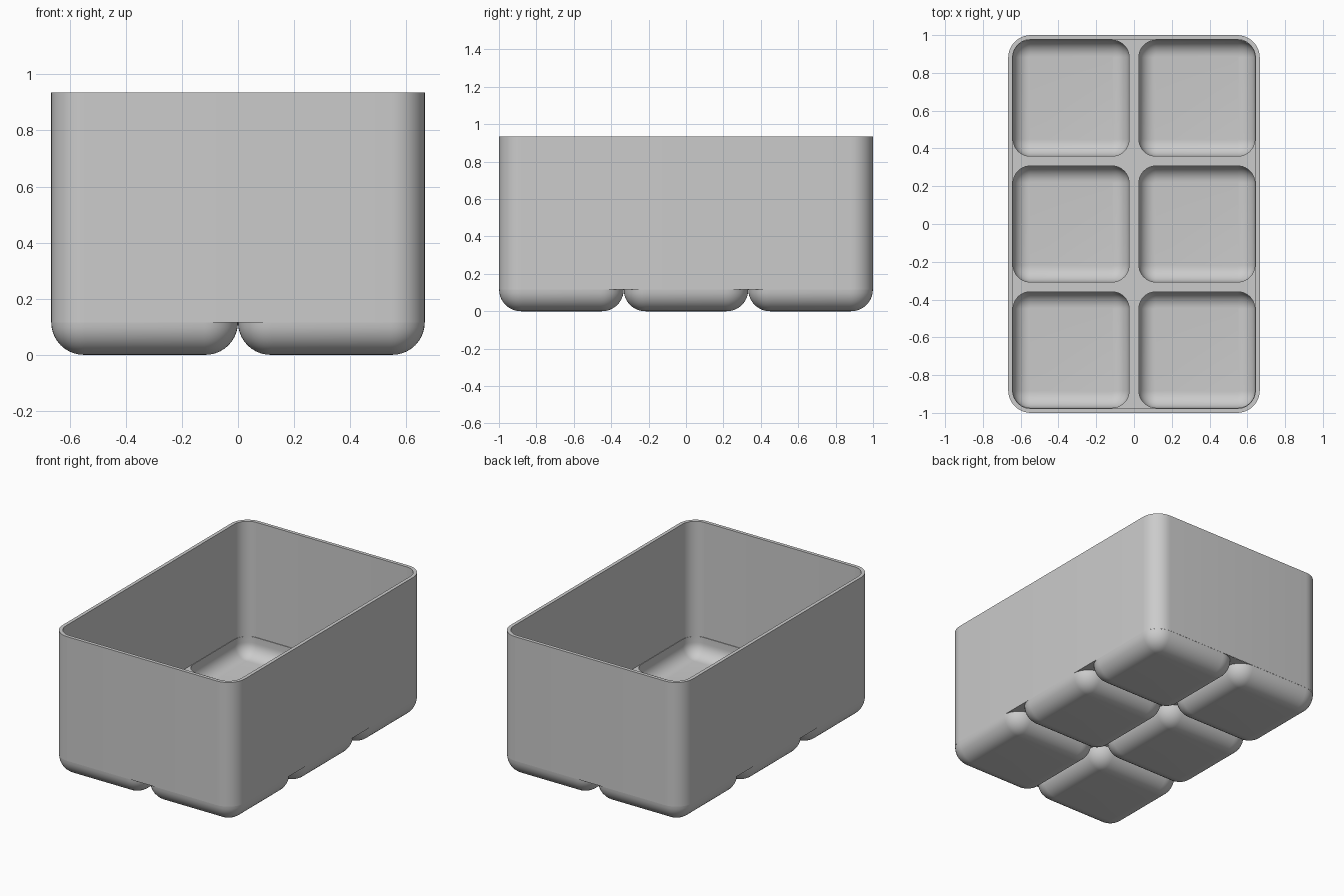
import bpy, bmesh, math
from mathutils import Vector

HX, HY, HEIGHT = 0.666, 1.0, 0.935     # outer half sizes and height
CELL = 0.333                           # half size of one foot cell
FOOT_Z, FLOOR_Z = 0.115, 0.175         # top of the feet, top of the inner floor
RADIUS, WALL = 0.12, 0.023
POCKET, POCKET_Z, POCKET_R = 0.307, 0.05, 0.09
ARC = 10

if "Cube" in bpy.data.objects:
    bpy.data.objects.remove(bpy.data.objects["Cube"])

grey = bpy.data.materials.new("light_grey")
grey.use_nodes = True
grey.diffuse_color = (0.6, 0.6, 0.6, 1)
grey.node_tree.nodes["Principled BSDF"].inputs["Base Color"].default_value = (0.6, 0.6, 0.6, 1)


def ring(bm, hx, hy, r, z, cx=0, cy=0):
    """Counter-clockwise rounded rectangle of vertices."""
    verts = []
    for q, (sx, sy) in enumerate([(1, 1), (-1, 1), (-1, -1), (1, -1)]):
        for i in range(ARC + 1):
            a = (q + i / ARC) * math.pi / 2
            verts.append(bm.verts.new((cx + sx * (hx - r) + r * math.cos(a),
                                       cy + sy * (hy - r) + r * math.sin(a), z)))
    return verts


def loft(bm, rings):
    for low, high in zip(rings, rings[1:]):
        n = len(low)
        for i in range(n):
            j = (i + 1) % n
            bm.faces.new((low[i], low[j], high[j], high[i]))


def loop_edges(bm, loop):
    found = []
    for i, v in enumerate(loop):
        w = loop[(i + 1) % len(loop)]
        found.append(bm.edges.get((v, w)) or bm.edges.new((v, w)))
    return found


def bowl(bm, half, r, bottom, cx=0, cy=0):
    """Rings of a rounded dish, from its top edge down to its flat bottom."""
    fillet = r - 0.004
    rings = []
    for i in range(ARC + 1):
        t = i / ARC * math.pi / 2
        inset = fillet * (1 - math.cos(t))
        rings.append(ring(bm, half - inset, half - inset, r - inset,
                          bottom + fillet * (1 - math.sin(t)), cx, cy))
    return rings


def finish(bm, name):
    mesh = bpy.data.meshes.new(name)
    bm.to_mesh(mesh)
    bm.free()
    mesh.materials.append(grey)
    obj = bpy.data.objects.new(name, mesh)
    bpy.context.collection.objects.link(obj)
    bpy.ops.object.select_all(action='DESELECT')
    obj.select_set(True)
    bpy.context.view_layer.objects.active = obj
    bpy.ops.object.shade_smooth_by_angle(angle=math.radians(35))
    return obj


cells = [(x * CELL, y * CELL * 2) for x in (-1, 1) for y in (-1, 0, 1)]

# Tray body: outer wall, rim and inner wall
bm = bmesh.new()
inner = (HX - WALL, HY - WALL, RADIUS - WALL)
walls = [ring(bm, HX, HY, RADIUS, FOOT_Z), ring(bm, HX, HY, RADIUS, HEIGHT),
         ring(bm, *inner, HEIGHT), ring(bm, *inner, FLOOR_Z)]
loft(bm, walls)

# Six pockets sunk into the floor
border = loop_edges(bm, walls[-1])
for cx, cy in cells:
    top = ring(bm, POCKET, POCKET, POCKET_R, FLOOR_Z, cx, cy)
    dish = bowl(bm, POCKET, POCKET_R, POCKET_Z, cx, cy)
    loft(bm, [top] + dish)
    bm.faces.new(dish[-1])
    border += loop_edges(bm, top)

# Inner floor around the pockets
floor = bmesh.ops.triangle_fill(bm, edges=border, use_beauty=True, normal=Vector((0, 0, 1)))
for f in floor["geom"]:
    if isinstance(f, bmesh.types.BMFace):
        f.normal_update()
        if f.normal.z < 0:
            f.normal_flip()

# Underside corners between the feet
for cx, cy in cells:
    for q, (sx, sy) in enumerate([(1, 1), (-1, 1), (-1, -1), (1, -1)]):
        if cx * sx > 0 and cy * sy > 0:
            continue
        tip = bm.verts.new((cx + sx * CELL, cy + sy * CELL, FOOT_Z))
        arc = []
        for i in range(ARC + 1):
            a = (q + i / ARC) * math.pi / 2
            arc.append(bm.verts.new((cx + sx * (CELL - RADIUS) + RADIUS * math.cos(a),
                                     cy + sy * (CELL - RADIUS) + RADIUS * math.sin(a), FOOT_Z)))
        for a, b in zip(arc, arc[1:]):
            bm.faces.new((tip, a, b))
finish(bm, "tray_body")

# Six rounded feet
bm = bmesh.new()
rings = bowl(bm, CELL, RADIUS, 0)
for v in rings[0]:
    v.co.z = FOOT_Z
loft(bm, rings[::-1])
bm.faces.new(rings[-1][::-1])
first = finish(bm, "foot_1")
for n, (cx, cy) in enumerate(cells):
    foot = first if n == 0 else bpy.data.objects.new(f"foot_{n + 1}", first.data)
    if n:
        bpy.context.collection.objects.link(foot)
    foot.location = (cx, cy, 0)
